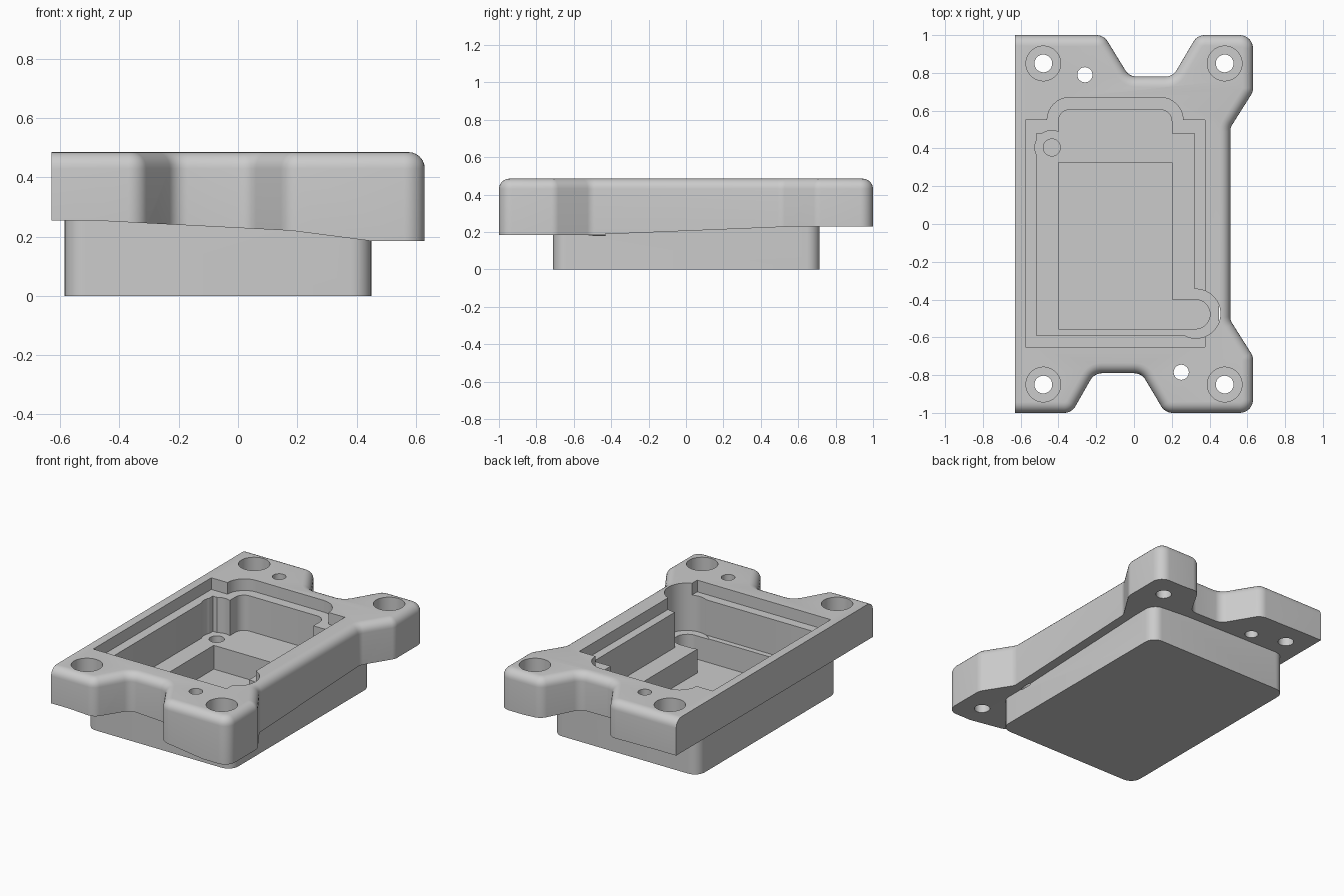
import bpy, bmesh, math
from mathutils import Vector

if "Cube" in bpy.data.objects:
    bpy.data.objects.remove(bpy.data.objects["Cube"], do_unlink=True)

grey = bpy.data.materials.new("plain_grey")
grey.use_nodes = True
colour = (0.6, 0.6, 0.6, 1)
grey.diffuse_color = colour
grey.node_tree.nodes["Principled BSDF"].inputs["Base Color"].default_value = colour


def to_object(name, bm):
    bmesh.ops.recalc_face_normals(bm, faces=bm.faces[:])
    mesh = bpy.data.meshes.new(name)
    bm.to_mesh(mesh)
    bm.free()
    mesh.materials.append(grey)
    obj = bpy.data.objects.new(name, mesh)
    bpy.context.collection.objects.link(obj)
    return obj


def fillet(corners, steps=8):
    """Round each (x, y, radius) corner of a polygon."""
    out = []
    for i, (x, y, r) in enumerate(corners):
        p = Vector((x, y))
        a = (Vector(corners[i - 1][:2]) - p).normalized()
        b = (Vector(corners[(i + 1) % len(corners)][:2]) - p).normalized()
        if r == 0:
            out.append(p)
            continue
        half = a.angle(b) / 2
        centre = p + (a + b).normalized() * (r / math.sin(half))
        start = (p + a * (r / math.tan(half)) - centre).normalized()
        end = (p + b * (r / math.tan(half)) - centre).normalized()
        for k in range(steps + 1):
            out.append(centre + start.slerp(end, k / steps).normalized() * r)
    return out


def prism_mesh(points, z0, z1):
    bm = bmesh.new()
    low = [bm.verts.new((p[0], p[1], z0)) for p in points]
    high = [bm.verts.new((p[0], p[1], z1)) for p in points]
    bm.faces.new(low)
    bm.faces.new(high)
    for i in range(len(points)):
        bm.faces.new((low[i - 1], low[i], high[i], high[i - 1]))
    bmesh.ops.recalc_face_normals(bm, faces=bm.faces[:])
    return bm


def box(x0, x1, y0, y1, z0, z1, r=0.0, r_back=0.0):
    pts = fillet([(x0, y0, r), (x1, y0, r), (x1, y1, r or r_back), (x0, y1, r or r_back)])
    return to_object("helper", prism_mesh(pts, z0, z1))


def cylinder(x, y, r, z0, z1, n=40):
    turns = [2 * math.pi * (k + 0.5) / n for k in range(n)]
    pts = [(x + r * math.cos(t), y + r * math.sin(t)) for t in turns]
    return to_object("helper", prism_mesh(pts, z0, z1))


def combine(target, other, operation="DIFFERENCE"):
    mod = target.modifiers.new("combine", "BOOLEAN")
    mod.operation = operation
    mod.solver = "EXACT"
    mod.object = other
    bpy.context.view_layer.update()
    graph = bpy.context.evaluated_depsgraph_get()
    mesh = bpy.data.meshes.new_from_object(target.evaluated_get(graph))
    target.modifiers.clear()
    target.data = mesh
    bpy.data.objects.remove(other, do_unlink=True)


TOP, OVER = 0.485, 0.6
LEDGE, FLOOR, DEEP = 0.41, 0.183, 0.03

# Flange: notched plate, rounded along the top except on the straight side
R = 0.07
outline = fillet([
    (-0.63, -1, 0), (-0.33, -1, R), (-0.21, -0.79, R), (0.04, -0.79, R), (0.165, -1, R),
    (0.63, -1, R), (0.63, -0.7, R), (0.51, -0.51, R), (0.51, 0.51, R), (0.63, 0.7, R),
    (0.63, 1, R), (0.335, 1, R), (0.205, 0.78, R), (-0.025, 0.78, R), (-0.16, 1, R),
    (-0.63, 1, 0)])
bm = prism_mesh(outline, 0.05, TOP)
rim = [e for e in bm.edges if all(v.co.z > TOP - 0.01 for v in e.verts)
       and not all(v.co.x < -0.62 for v in e.verts)]
bmesh.ops.bevel(bm, geom=rim, offset=0.055, offset_type="OFFSET", segments=6,
                profile=0.5, affect="EDGES")
housing = to_object("housing", bm)

# Gently sloping underside of the flange
xs, ys = (-1, -0.5, 0.18, 0.45, 1), (-2, -0.5, 0.55, 2)
front, back = (0.255, 0.255, 0.22, 0.185, 0.185), (0.255, 0.255, 0.245, 0.228, 0.228)
bm = bmesh.new()
grid = [[bm.verts.new((x, y, (front if j < 2 else back)[i])) for i, x in enumerate(xs)]
        for j, y in enumerate(ys)]
for j in range(len(ys) - 1):
    for i in range(len(xs) - 1):
        bm.faces.new((grid[j][i], grid[j][i + 1], grid[j + 1][i + 1], grid[j + 1][i]))
bmesh.ops.triangulate(bm, faces=bm.faces[:])
down = bmesh.ops.extrude_face_region(bm, geom=bm.faces[:], use_keep_orig=True)
for v in down["geom"]:
    if isinstance(v, bmesh.types.BMVert):
        v.co.z = -0.3
combine(housing, to_object("helper", bm))

# Lower tub
combine(housing, box(-0.585, 0.45, -0.71, 0.715, 0, 0.4, r=0.07), "UNION")

# Shallow lid recess with its rounded extension
combine(housing, box(-0.575, 0.375, -0.65, 0.55, LEDGE, OVER))
combine(housing, box(-0.46, 0.26, 0, 0.67, LEDGE, OVER, r_back=0.12))

# Main cavity, its extension and round reliefs
combine(housing, box(-0.515, 0.32, -0.59, 0.48, FLOOR, OVER))
combine(housing, box(-0.4, 0.2, 0, 0.605, FLOOR, OVER, r_back=0.06))
combine(housing, cylinder(-0.435, 0.405, 0.09, FLOOR, OVER))
combine(housing, cylinder(0.328, -0.475, 0.13, FLOOR - 0.003, OVER))

# Deep pocket with side slot and blind hole
combine(housing, box(-0.4, 0.2, -0.555, 0.325, DEEP, OVER))
combine(housing, box(0.1, 0.325, -0.555, -0.4, DEEP, OVER))
combine(housing, cylinder(0.325, -0.4775, 0.0775, DEEP, OVER))
combine(housing, cylinder(-0.435, 0.405, 0.045, 0.06, OVER))

# Counterbored corner holes and two small pin holes
for sx in (-1, 1):
    for sy in (-1, 1):
        combine(housing, cylinder(sx * 0.48, sy * 0.85, 0.092, 0.34, OVER))
        combine(housing, cylinder(sx * 0.48, sy * 0.85, 0.047, 0.1, OVER))
for x, y in ((-0.26, 0.79), (0.25, -0.785)):
    combine(housing, cylinder(x, y, 0.04, 0.1, OVER))

# Smooth shading on fillets only
bpy.ops.object.select_all(action="DESELECT")
housing.select_set(True)
bpy.context.view_layer.objects.active = housing
bpy.ops.object.shade_smooth_by_angle(angle=math.radians(30))
